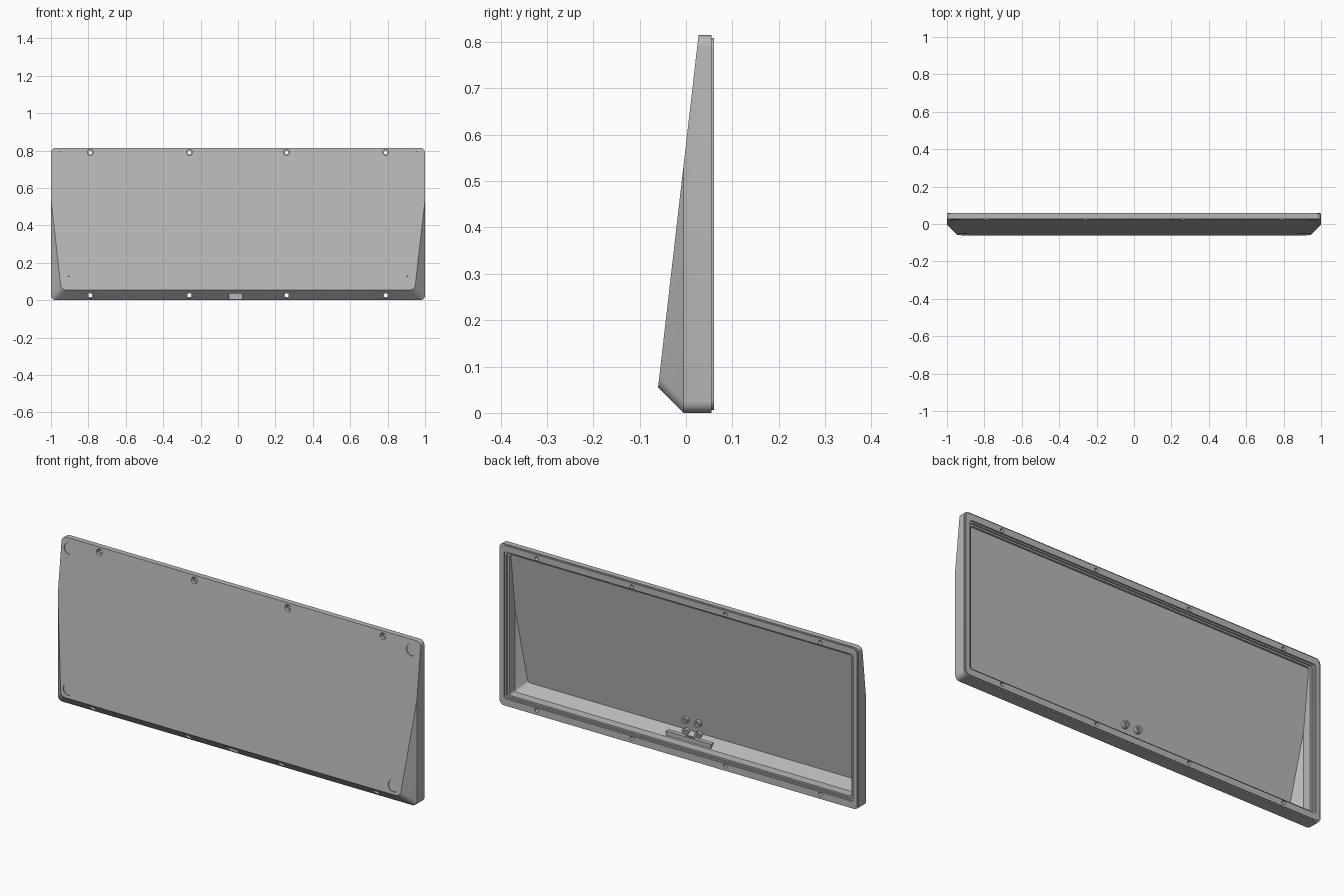
import bpy, bmesh, math
from mathutils import Vector, Matrix

cube = bpy.data.objects.get("Cube")
if cube:
    bpy.data.objects.remove(cube, do_unlink=True)

H = 0.815
SLOPE = 0.087 / 0.758
FLOOR = 0.013
PORT_X = -0.012

grey = bpy.data.materials.new("plain grey")
grey.use_nodes = True
colour = (0.48, 0.48, 0.48, 1)
grey.diffuse_color = colour
grey.node_tree.nodes["Principled BSDF"].inputs["Base Color"].default_value = colour


def front(z):
    """Depth of the sloping front panel at a height."""
    return -0.06 + (z - 0.057) * SLOPE


def finish(name, bm):
    bmesh.ops.recalc_face_normals(bm, faces=bm.faces)
    mesh = bpy.data.meshes.new(name)
    bm.to_mesh(mesh)
    bm.free()
    mesh.materials.append(grey)
    obj = bpy.data.objects.new(name, mesh)
    bpy.context.collection.objects.link(obj)
    return obj


def tray(name, rings, radius, offset):
    """Loft rounded rectangles (y, half width, half height), trimmed by the slope."""
    bm = bmesh.new()
    loops = []
    for y, hx, hz in rings:
        loop = []
        for quarter, (sx, sz) in enumerate(((1, 1), (-1, 1), (-1, -1), (1, -1))):
            for i in range(7):
                a = (quarter + i / 6) * math.pi / 2
                loop.append(bm.verts.new((sx * (hx - radius) + radius * math.cos(a), y,
                                          H / 2 + sz * (hz - radius) + radius * math.sin(a))))
        loops.append(loop)
    for a, b in zip(loops, loops[1:]):
        for i in range(len(a)):
            j = (i + 1) % len(a)
            bm.faces.new((a[i], a[j], b[j], b[i]))
    bm.faces.new(loops[0])
    bm.faces.new(loops[-1])
    cut = bmesh.ops.bisect_plane(bm, geom=bm.verts[:] + bm.edges[:] + bm.faces[:],
                                 plane_co=(0, front(0) + offset, 0),
                                 plane_no=(0, -1, SLOPE), clear_outer=True)
    rim = [e for e in cut["geom_cut"] if isinstance(e, bmesh.types.BMEdge)]
    bmesh.ops.holes_fill(bm, edges=rim, sides=0)
    return finish(name, bm)


def box(name, x, y, z):
    bm = bmesh.new()
    lo, hi = Vector((x[0], y[0], z[0])), Vector((x[1], y[1], z[1]))
    bmesh.ops.create_cube(bm, size=1, matrix=Matrix.Translation((lo + hi) / 2)
                          @ Matrix.Diagonal((hi - lo).to_4d()))
    return finish(name, bm)


def rod(name, x, z, y0, y1, r, tilt=0):
    bm = bmesh.new()
    bmesh.ops.create_cone(bm, cap_ends=True, segments=24, radius1=r, radius2=r,
                          depth=y1 - y0,
                          matrix=Matrix.Translation((x, (y0 + y1) / 2, z))
                          @ Matrix.Rotation(math.pi / 2 - tilt, 4, 'X'))
    return finish(name, bm)


def combine(target, tool, operation='DIFFERENCE'):
    """Apply a boolean and discard the tool."""
    mod = target.modifiers.new("cut", 'BOOLEAN')
    mod.operation, mod.object, mod.solver = operation, tool, 'EXACT'
    bpy.ops.object.select_all(action='DESELECT')
    bpy.context.view_layer.objects.active = target
    target.select_set(True)
    bpy.ops.object.modifier_apply(modifier=mod.name)
    bpy.data.objects.remove(tool, do_unlink=True)


def smooth(obj):
    bpy.ops.object.select_all(action='DESELECT')
    bpy.context.view_layer.objects.active = obj
    obj.select_set(True)
    bpy.ops.object.shade_smooth_by_angle(angle=math.radians(30))


# Outer shell with a small raised lip at the back
h = H / 2
case = tray("case_shell", [(0.06, 0.994, h - 0.006), (0.055, 0.994, h - 0.006),
                           (0.055, 1, h), (-0.005, 1, h),
                           (-0.075, 0.93, h - 0.07)], 0.025, 0)

# Stepped cavity with chamfered lower sides and a sloping floor
combine(case, tray("cavity", [(0.08, 0.972, h - 0.038), (0.052, 0.972, h - 0.038),
                              (0.052, 0.962, h - 0.045), (0.044, 0.962, h - 0.045),
                              (0.044, 0.952, h - 0.053), (0.0, 0.952, h - 0.053),
                              (-0.07, 0.882, h - 0.123)], 0.012, FLOOR))

# Boss behind the port, its front pocket and cable slot
combine(case, box("port_boss", (PORT_X - 0.125, PORT_X + 0.125),
                  (-0.032, -0.004), (0.035, 0.078)), 'UNION')
combine(case, box("port_pocket", (PORT_X - 0.035, PORT_X + 0.035),
                  (-0.1, -0.006), (0.004, 0.036)))
combine(case, box("cable_slot", (PORT_X - 0.025, PORT_X + 0.025),
                  (-0.022, -0.014), (0.03, 0.1)))

# Counterbored screw holes through the rim
for x in (-0.79, -0.26, 0.26, 0.79):
    for z, seat in ((0.79, 0.04), (0.026, 0.015)):
        combine(case, rod("screw_hole", x, z, -0.1, 0.1, 0.01))
        combine(case, rod("screw_seat", x, z, -0.1, seat, 0.016))

# Shallow round foot recesses at the corners
for side in (-1, 1):
    for x, z in ((0.953, 0.768), (0.905, 0.1)):
        y = front(z) + 0.004
        combine(case, rod("foot_recess", side * x, z, y - 0.03, y, 0.03, math.atan(SLOPE)))
smooth(case)

# Hollow mounting studs on the cavity floor
for dx in (-0.035, 0.035):
    for z in (0.09, 0.15):
        y = front(z) + FLOOR
        stud = rod("mounting_stud", PORT_X + dx, z, y - 0.005, y + 0.018, 0.017)
        combine(stud, rod("stud_bore", PORT_X + dx, z, y + 0.006, y + 0.05, 0.008))
        smooth(stud)
